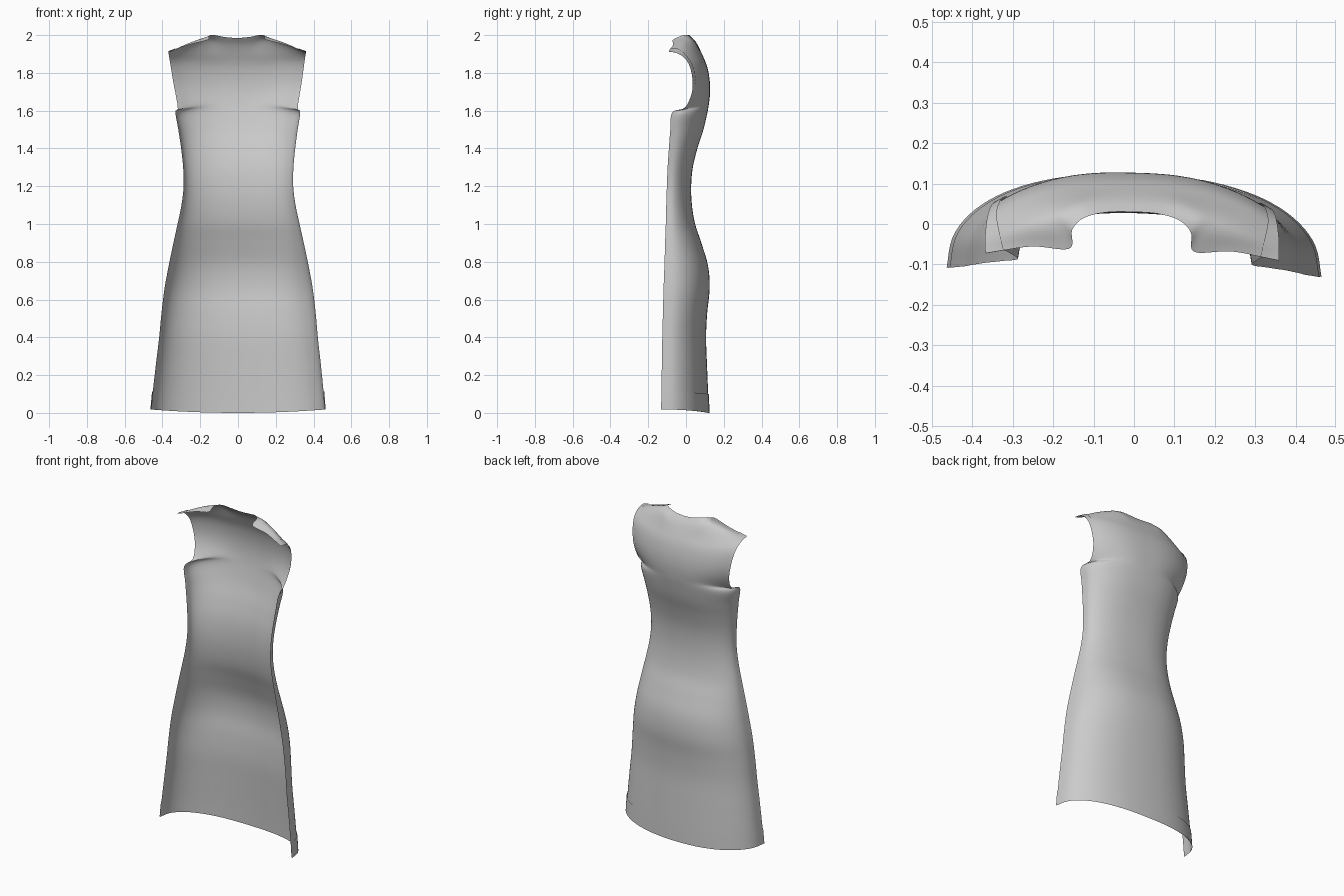
import bpy
import math
from mathutils import Vector

cube = bpy.data.objects.get("Cube")
if cube:
    bpy.data.objects.remove(cube)

cloth = bpy.data.materials.new("grey cloth")
cloth.use_nodes = True
GREY = (0.6, 0.6, 0.6, 1)
cloth.diffuse_color = GREY
cloth.node_tree.nodes["Principled BSDF"].inputs["Base Color"].default_value = GREY

COLS = 6  # control columns from the centre back to the side edge


def skirt_row(z, half, side_y, back_y):
    """Half of a rounded cross-section, from centre back to side edge."""
    row = []
    for i in range(COLS + 1):
        a = math.pi / 2 * i / COLS
        s, c = math.sin(a) ** 0.88, max(math.cos(a), 0) ** 0.88
        lift = 0.018 * s * s * max(0, 1 - z / 0.3)
        row.append(Vector((half * s, side_y + (back_y - side_y) * c, z + lift)))
    return row


def bodice_row(z, back_y, half, edge_y, edge_z):
    """Half row running from centre back to the armhole edge."""
    row = []
    for i in range(COLS + 1):
        f = i / COLS
        row.append(Vector((half * f, back_y + (edge_y - back_y) * f ** 2.7,
                           z + (edge_z - z) * f ** 2)))
    return row


# Skirt and waist: height, half width, side edge depth, back depth
rows = [skirt_row(*r) for r in (
    (0, .46, -.12, .12), (.1, .452, -.119, .117), (.25, .437, -.117, .111),
    (.4, .42, -.115, .106), (.53, .408, -.112, .112), (.66, .392, -.109, .125),
    (.78, .37, -.105, .116), (.9, .345, -.102, .081), (1.0, .323, -.099, .048),
    (1.1, .302, -.097, .031), (1.2, .29, -.094, .027), (1.3, .292, -.09, .036),
    (1.4, .302, -.083, .06), (1.5, .316, -.075, .092), (1.59, .33, -.065, .113))]

# Upper back beside the armhole
rows += [bodice_row(*r) for r in (
    (1.645, .122, .316, .0, 1.615), (1.71, .127, .325, .035, 1.68),
    (1.775, .123, .338, .044, 1.75), (1.84, .109, .35, .03, 1.83),
    (1.9, .084, .358, .0, 1.88))]

# Shoulder crest, then the neckline and front shoulder seam
rows.append([Vector(p) for p in (
    (0, .058, 1.95), (.07, .057, 1.952), (.128, .048, 1.965), (.172, .028, 1.976),
    (.205, .008, 1.973), (.275, -.012, 1.947), (.362, -.042, 1.905))])
rows.append([Vector(p) for p in (
    (0, .03, 1.985), (.065, .027, 1.99), (.118, .012, 2.0), (.147, -.018, 1.997),
    (.155, -.065, 1.975), (.25, -.062, 1.95), (.362, -.082, 1.912))])

# Mirror every half row into a full one, with the slight twist of worn cloth
full = []
for row in rows:
    points = [Vector((-p.x, p.y, p.z)) for p in reversed(row[1:])] + row
    for p in points:
        p.y -= 0.025 * p.x
        p.x += 0.006 * p.z * (1.5 - p.z)
    full.append(points)


def spline(points, t):
    """Catmull-Rom point at parameter t."""
    last = len(points) - 1
    i = min(int(t), last - 1)
    f = t - i
    b, c = points[i], points[i + 1]
    a = points[i - 1] if i > 0 else 2 * b - c
    d = points[i + 2] if i + 2 <= last else 2 * c - b
    return 0.5 * (2 * b + (c - a) * f + (2 * a - 5 * b + 4 * c - d) * f * f
                  + (3 * b - a - 3 * c + d) * f ** 3)


def surface(u, v):
    return spline([spline(row, u) for row in full], v)


def steps(a, b, n):
    return [a + (b - a) * i / n for i in range(n + 1)]


def panel(name, us, vs, inset=0.0):
    """Sheet of cloth over a part of the surface, optionally moved inward."""
    verts = []
    for v in vs:
        strips = [spline([full[k][c] for k in range(len(full))], v)
                  for c in range(2 * COLS + 1)]
        for u in us:
            p = spline(strips, u)
            if inset:
                e = 0.05
                u0, v0 = max(u - e, 0), max(v - e, 0)
                u1, v1 = min(u + e, 2 * COLS), min(v + e, len(full) - 1)
                du = surface(u1, v) - surface(u0, v)
                dv = surface(u, v1) - surface(u, v0)
                p = p + du.cross(dv).normalized() * inset
            verts.append(p)
    n = len(us)
    faces = [(j * n + i, (j + 1) * n + i, (j + 1) * n + i + 1, j * n + i + 1)
             for j in range(len(vs) - 1) for i in range(n - 1)]
    mesh = bpy.data.meshes.new(name)
    mesh.from_pydata(verts, [], faces)
    mesh.materials.append(cloth)
    obj = bpy.data.objects.new(name, mesh)
    bpy.context.collection.objects.link(obj)
    bpy.ops.object.select_all(action='DESELECT')
    obj.select_set(True)
    bpy.context.view_layer.objects.active = obj
    bpy.ops.object.shade_smooth_by_angle(angle=math.radians(60))
    return obj


top = len(full) - 1
side = 2 * COLS

# Main back panel of the dress
panel("dress_back", steps(0, side, 72), steps(0, top, top * 5))

# Turned-up hem inside the skirt
panel("hem_facing", steps(0, side, 48), steps(0, 1, 4), -0.004)

# Narrow facings inside the armholes
panel("right_armhole_facing", steps(0, 0.4, 3), steps(14.2, top, 28), -0.004)
panel("left_armhole_facing", steps(side - 0.4, side, 3), steps(14.2, top, 28), -0.004)
